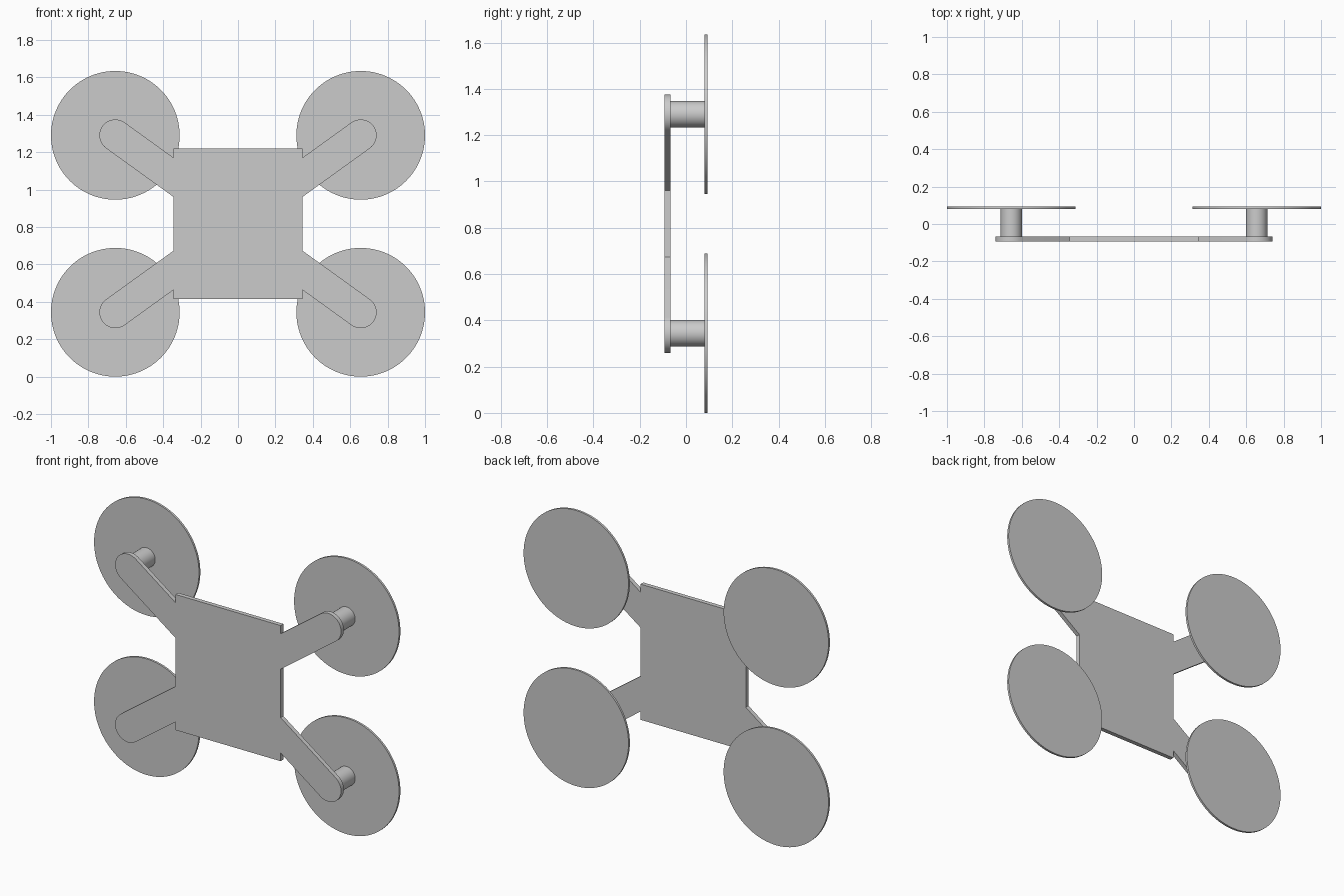
import bpy, bmesh
from math import sin, cos, pi, atan2, radians
from mathutils import Vector, Matrix

cube = bpy.data.objects.get("Cube")
if cube:
    bpy.data.objects.remove(cube)

MID_Z = 0.817                     # height of the frame centre
HUB_X, HUB_Z = 0.656, 0.473       # rotor hub offset from the centre
ROTOR_R, POST_R, ARM_R = 0.344, 0.057, 0.085
BODY_X, BODY_Z = 0.345, 0.402     # half size of the centre plate
FRONT, PLATE_BACK, ROTOR_FRONT, BACK = -0.093, -0.067, 0.08, 0.093

grey = bpy.data.materials.new("plain grey")
grey.use_nodes = True
colour = (0.6, 0.6, 0.6, 1)
grey.diffuse_color = colour
grey.node_tree.nodes["Principled BSDF"].inputs["Base Color"].default_value = colour


def finish(obj):
    obj.data.materials.append(grey)
    bpy.ops.object.select_all(action="DESELECT")
    obj.select_set(True)
    bpy.context.view_layer.objects.active = obj
    bpy.ops.object.shade_smooth_by_angle(angle=radians(30))


def disc(name, x, z, radius, y0, y1, sides):
    """Cylinder lying along y."""
    mesh = bpy.data.meshes.new(name)
    bm = bmesh.new()
    bmesh.ops.create_cone(bm, cap_ends=True, segments=sides, radius1=radius,
                          radius2=radius, depth=y1 - y0,
                          matrix=Matrix.Rotation(pi / 2, 4, "X"))
    bm.to_mesh(mesh)
    bm.free()
    obj = bpy.data.objects.new(name, mesh)
    obj.location = (x, (y0 + y1) / 2, z)
    bpy.context.collection.objects.link(obj)
    finish(obj)


# Outline of one quarter: round-ended arm, then the plate corner
angle = atan2(HUB_Z, HUB_X)
side_mid = BODY_X * HUB_Z / HUB_X
side_half = ARM_R / cos(angle)
quarter = [(BODY_X, side_mid - side_half)]
for i in range(25):
    a = angle - pi / 2 + pi * i / 24
    quarter.append((HUB_X + ARM_R * cos(a), HUB_Z + ARM_R * sin(a)))
quarter += [(BODY_X, side_mid + side_half), (BODY_X, BODY_Z)]

# Mirror the quarter to the full outline and extrude the frame
upper = quarter + [(-x, z) for x, z in reversed(quarter)]
outline = upper + [(x, -z) for x, z in reversed(upper)]
bm = bmesh.new()
face = bm.faces.new([bm.verts.new((x, FRONT, z + MID_Z)) for x, z in outline])
solid = bmesh.ops.extrude_face_region(bm, geom=[face], use_keep_orig=True)
moved = [v for v in solid["geom"] if isinstance(v, bmesh.types.BMVert)]
bmesh.ops.translate(bm, verts=moved, vec=Vector((0, PLATE_BACK - FRONT, 0)))
bmesh.ops.recalc_face_normals(bm, faces=bm.faces)
mesh = bpy.data.meshes.new("frame")
bm.to_mesh(mesh)
bm.free()
frame = bpy.data.objects.new("frame", mesh)
bpy.context.collection.objects.link(frame)
finish(frame)

# Motor post and rotor disc at each arm end
for sx, side in ((1, "left"), (-1, "right")):
    for sz, level in ((1, "upper"), (-1, "lower")):
        x, z = sx * HUB_X, MID_Z + sz * HUB_Z
        disc(f"motor_post_{level}_{side}", x, z, POST_R, PLATE_BACK, ROTOR_FRONT, 48)
        disc(f"rotor_disc_{level}_{side}", x, z, ROTOR_R, ROTOR_FRONT, BACK, 96)
